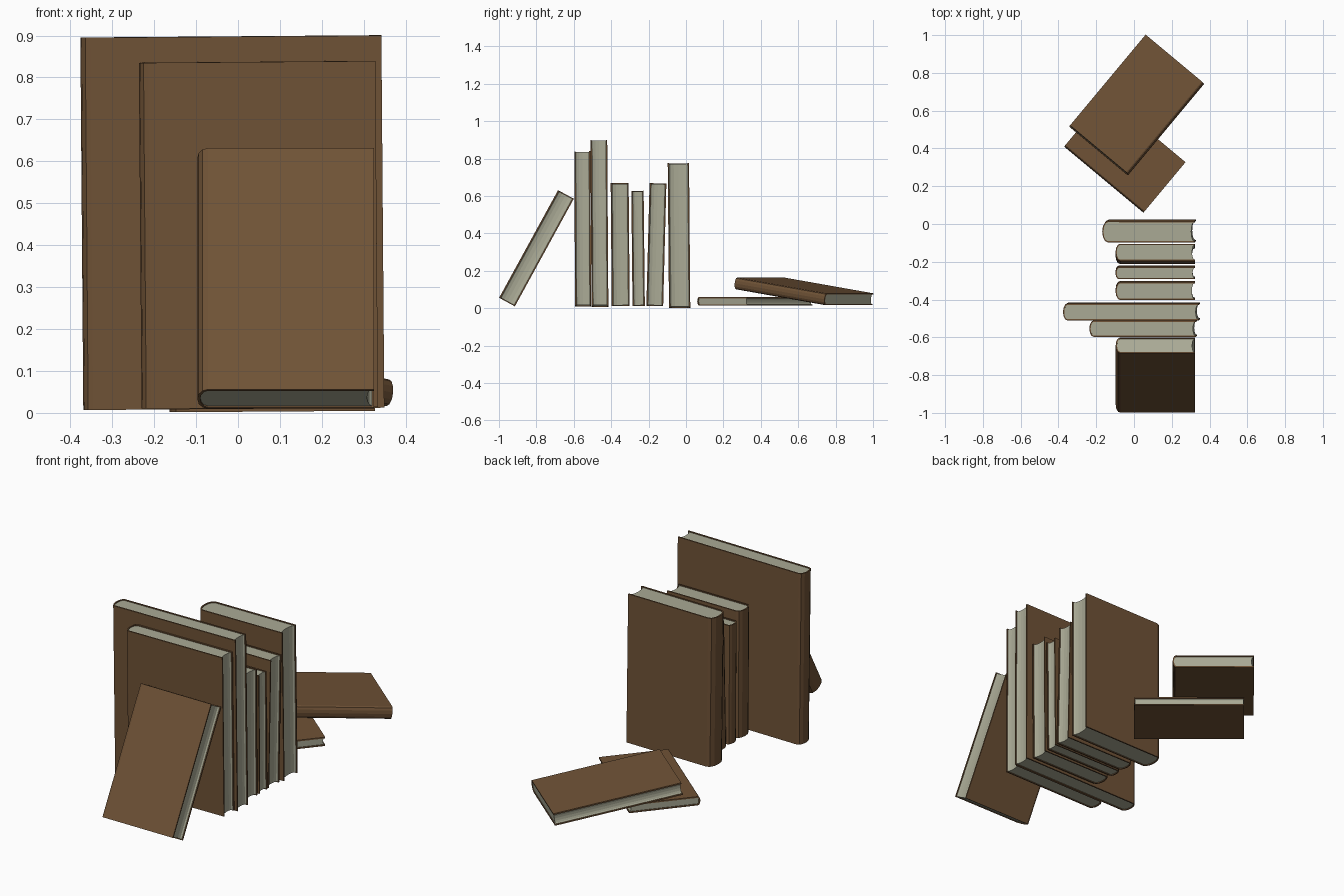
import bpy, bmesh, math
from mathutils import Matrix, Vector

if "Cube" in bpy.data.objects:
    bpy.data.objects.remove(bpy.data.objects["Cube"])

BOARD = 0.007    # cover thickness
LIP = 0.004      # cover overhang past the pages
ARC = 6          # sides in the rounded spine


def material(name, color):
    m = bpy.data.materials.new(name)
    m.diffuse_color = (*color, 1)
    m.use_nodes = True
    m.node_tree.nodes["Principled BSDF"].inputs["Base Color"].default_value = m.diffuse_color
    return m


COVER = material("brown_cover", (0.16, 0.085, 0.037))
PAPER = material("paper", (0.40, 0.40, 0.30))


def prism(name, outline, z0, z1, mat, matrix):
    """Extrude an x-y outline from z0 to z1 in the book's own frame."""
    bm = bmesh.new()
    face = bm.faces.new([bm.verts.new((x, y, z0)) for x, y in outline])
    geom = bmesh.ops.extrude_face_region(bm, geom=[face])["geom"]
    top = [g for g in geom if isinstance(g, bmesh.types.BMVert)]
    bmesh.ops.translate(bm, verts=top, vec=(0, 0, z1 - z0))
    bmesh.ops.recalc_face_normals(bm, faces=bm.faces)
    mesh = bpy.data.meshes.new(name)
    bm.to_mesh(mesh)
    bm.free()
    mesh.materials.append(mat)
    ob = bpy.data.objects.new(name, mesh)
    ob.matrix_world = matrix
    bpy.context.collection.objects.link(ob)


def arc(x, half, depth):
    """Bulge towards -x, from y = -half to y = +half."""
    pts = []
    for i in range(ARC + 1):
        a = math.pi * (i / ARC - 0.5)
        pts.append((x - depth * math.cos(a), half * math.sin(a)))
    return pts


def book(name, w, h, t, matrix):
    """Spine tip at x = 0, fore edge at x = w, thickness along y, height along z."""
    bulge = 0.26 * t
    outer = arc(bulge, t / 2, bulge)
    inner = arc(bulge, t / 2 - BOARD, bulge - BOARD)
    # boards and spine as one folded shell
    shell = [(w, -t / 2)] + outer + [(w, t / 2), (w, t / 2 - BOARD)]
    shell += inner[::-1] + [(w, -t / 2 + BOARD)]
    prism(name + "_cover", shell, 0, h, COVER, matrix)
    # page block with a hollow fore edge
    fore = arc(w - LIP, t / 2 - BOARD, 0.13 * t)
    prism(name + "_pages", inner + fore[::-1], LIP, h - LIP, PAPER, matrix)


# Upright books: spine x, bottom centre y, bottom z, width, height, thickness, lean, roll
upright = [
    ("leaning_book", -0.097, -0.957, 0.033, 0.421, 0.656, 0.096, 28.7, 0),
    ("wide_book", -0.230, -0.550, 0.010, 0.564, 0.825, 0.086, -0.3, 0.45),
    ("tall_book", -0.369, -0.460, 0.007, 0.718, 0.888, 0.090, -0.4, 0.45),
    ("short_book_a", -0.098, -0.349, 0.012, 0.421, 0.657, 0.096, -0.5, 0),
    ("short_book_b", -0.098, -0.253, 0.012, 0.421, 0.616, 0.066, -0.6, 0),
    ("short_book_c", -0.098, -0.167, 0.012, 0.421, 0.656, 0.090, 1.5, 0),
    ("thick_book", -0.163, -0.034, 0.002, 0.490, 0.771, 0.114, -0.5, 0.4),
]
for name, x, y, z, w, h, t, lean, roll in upright:
    m = (Matrix.Translation((x, y, z))
         @ Matrix.Rotation(math.radians(-lean), 4, 'X')
         @ Matrix.Rotation(math.radians(-roll), 4, 'Y'))
    book(name, w, h, t, m)


def lying(name, start, end, w, t):
    """Book on its side: the spine runs from start to end."""
    start, end = Vector(start), Vector(end)
    up = (end - start).normalized()
    side = Vector((-up.y, up.x, 0)).normalized()
    normal = up.cross(side)
    m = Matrix((side, normal, up)).transposed().to_4x4()
    m.translation = start
    book(name, w, (end - start).length, t, m)


# Two dropped books, the upper one propped on the lower
lying("flat_book", (-0.37, 0.41, 0.037), (0.05, 0.06, 0.037), 0.348, 0.046)
lying("propped_book", (-0.03, 0.26, 0.133), (0.37, 0.74, 0.048), 0.405, 0.064)
